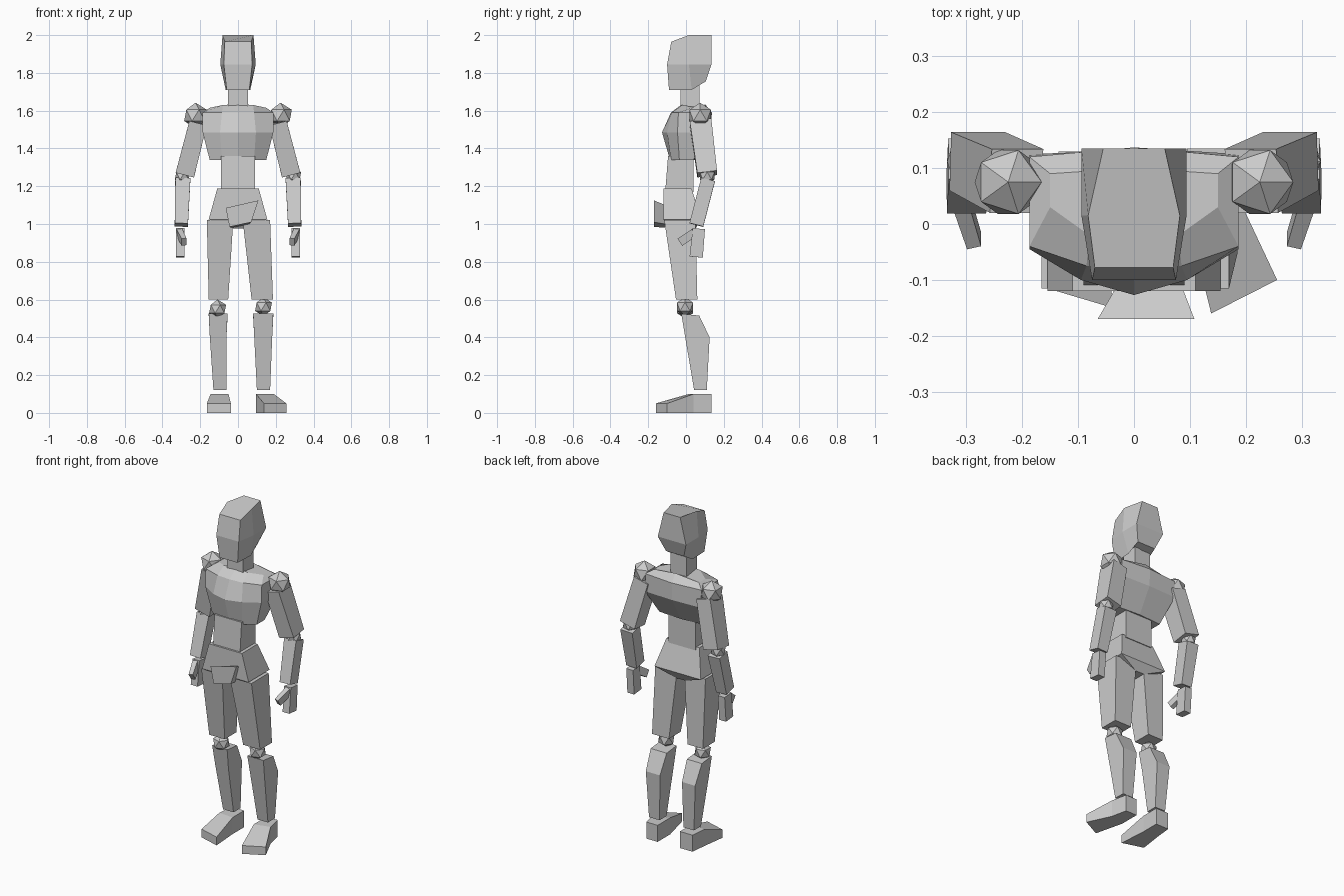
import bpy, bmesh
from mathutils import Vector

if "Cube" in bpy.data.objects:
    bpy.data.objects.remove(bpy.data.objects["Cube"])


def loft(name, rings):
    """Join rings of points into a closed flat-faced solid."""
    bm = bmesh.new()
    vs = [[bm.verts.new(p) for p in r] for r in rings]
    n = len(rings[0])
    for a, b in zip(vs, vs[1:]):
        for i in range(n):
            j = (i + 1) % n
            bm.faces.new((a[i], a[j], b[j], b[i]))
    bm.faces.new(vs[0][::-1])
    bm.faces.new(vs[-1])
    bmesh.ops.recalc_face_normals(bm, faces=bm.faces)
    me = bpy.data.meshes.new(name)
    bm.to_mesh(me)
    bm.free()
    ob = bpy.data.objects.new(name, me)
    bpy.context.collection.objects.link(ob)
    return ob


def rect(x0, x1, y0, y1, z):
    return [(x0, y0, z), (x1, y0, z), (x1, y1, z), (x0, y1, z)]


def sym(half):
    """Mirror a front-to-back half outline across x = 0."""
    return half + [(-x, y, z) for x, y, z in reversed(half) if x > 0]


def flat(z, pts):
    return sym([(x, y, z) for x, y in pts])


def limb(name, p, q, size_p, size_q, s=1):
    """Tapered box from p to q, squared to its own axis; s = side."""
    p, q = Vector((p[0] * s, *p[1:])), Vector((q[0] * s, *q[1:]))
    d = (q - p).normalized()
    u = Vector((0, 1, 0)).cross(d).normalized()
    if abs(d.y) > 0.8:
        u = Vector((1, 0, 0))
        u = (u - d * u.dot(d)).normalized()
    v = d.cross(u)
    rings = [[c + u * w * i / 2 + v * t * j / 2
              for i, j in ((-1, -1), (1, -1), (1, 1), (-1, 1))]
             for c, (w, t) in ((p, size_p), (q, size_q))]
    return loft(name, rings)


def joint(name, c, r):
    bpy.ops.mesh.primitive_ico_sphere_add(subdivisions=1, radius=r, location=c)
    bpy.context.object.name = name


# Head and neck
loft("head", [
    sym([(.06, -.09, 1.71), (.065, .03, 1.71), (.06, .105, 1.755)]),
    flat(1.845, [(.075, -.1), (.094, .015), (.094, .135)]),
    sym([(.07, -.078, 1.965), (.082, .015, 2.0), (.055, .135, 2.0)])])
loft("neck", [rect(-.055, .055, -.028, .072, 1.58), rect(-.052, .052, -.028, .072, 1.74)])

# Torso
loft("chest", [
    flat(1.34, [(0, -.085), (.085, -.08), (.15, -.035), (.15, .04), (0, .05)]),
    flat(1.485, [(0, -.127), (.095, -.1), (.187, -.045), (.187, .125), (0, .132)]),
    flat(1.59, [(0, -.08), (.085, -.075), (.187, -.04), (.187, .12), (0, .137)]),
    sym([(0, -.02, 1.635), (.08, -.02, 1.63), (.15, .03, 1.615),
         (.15, .09, 1.615), (0, .1, 1.635)])])
loft("waist", [rect(-.09, .09, -.11, .04, 1.17), rect(-.09, .09, -.095, .04, 1.36)])
loft("pelvis", [rect(-.03, .03, -.085, .05, .975),
                rect(-.155, .155, -.12, .08, 1.025),
                rect(-.11, .11, -.12, .03, 1.187)])

# Tilted plate at the front of the pelvis
loft("front_plate", [
    [(-.065, -.17, 1.085), (.108, -.17, 1.125), (.07, -.17, 1.01), (-.045, -.17, .985)],
    [(-.03, -.11, 1.07), (.085, -.11, 1.10), (.06, -.11, 1.0), (-.035, -.11, .98)]])

# Arms
for side, s in (("left", 1), ("right", -1)):
    joint(side + "_shoulder", (.225 * s, .075, 1.575), .067)
    limb(side + "_upper_arm", (.21, .077, 1.54), (.28, .112, 1.265), (.095, .115), (.1, .105), s)
    joint(side + "_elbow", (.294 * s, .112, 1.255), .045)
    limb(side + "_forearm", (.292, .117, 1.235), (.3, .055, .995), (.08, .075), (.07, .075), s)
    limb(side + "_hand", (.306, .068, .975), (.307, .054, .825), (.045, .065), (.045, .07), s)
    limb(side + "_thumb", (.31, .045, .955), (.286, -.03, .905), (.03, .045), (.026, .045), s)

# Legs: thigh top x, thigh bottom x, knee, shin top x, shin bottom x
for side, tt, tb, knee, st, sb in (
        ("left", (.025, .17), (.072, .185), (.135, -.005, .562), (.08, .187), (.1, .17)),
        ("right", (-.165, -.025), (-.155, -.052), (-.108, -.005, .55), (-.155, -.055), (-.13, -.06))):
    loft(side + "_thigh", [rect(*tt, -.115, .05, 1.02), rect(*tb, -.053, .06, .6)])
    joint(side + "_knee", knee, .05)
    loft(side + "_shin", [
        [(st[0], -.025, .525), (st[1], -.025, .525), (st[1], .07, .515), (st[0], .07, .515)],
        [(st[0] + .006, -.004, .4), (st[1] - .006, -.004, .4),
         (st[1] - .006, .125, .4), (st[0] + .006, .125, .4)],
        rect(*sb, .043, .11, .12)])

# Feet: heel, instep and toe outlines, turned outwards
for side, heel, mid, toe in (
        ("left", ((.095, .135), (.17, .135)), ((.095, .015), (.19, .04)), ((.138, -.16), (.256, -.1))),
        ("right", ((-.135, .13), (-.05, .13)), ((-.145, .03), (-.05, .02)), ((-.165, -.112), (-.038, -.15)))):
    loft(side + "_foot", [
        [(*a, 0), (*b, 0), (*b, h), (*a, h)]
        for (a, b), h in ((heel, .1), (mid, .1), (toe, .05))])
